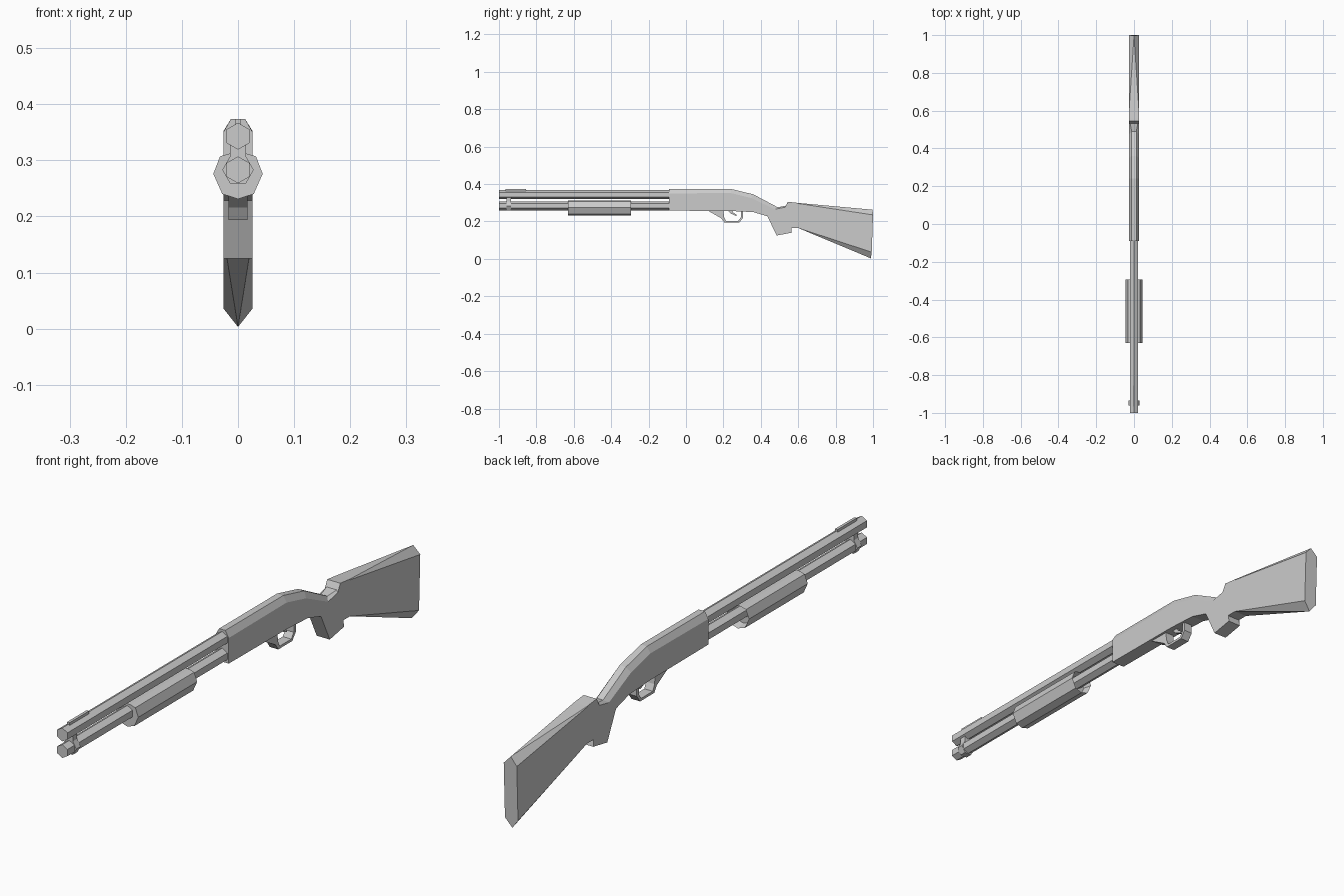
import bpy, bmesh, math

if "Cube" in bpy.data.objects:
    bpy.data.objects.remove(bpy.data.objects["Cube"])


def finish(name, bm):
    bmesh.ops.remove_doubles(bm, verts=bm.verts, dist=0.0003)
    bmesh.ops.recalc_face_normals(bm, faces=bm.faces)
    mesh = bpy.data.meshes.new(name)
    bm.to_mesh(mesh)
    bm.free()
    obj = bpy.data.objects.new(name, mesh)
    bpy.context.collection.objects.link(obj)
    return obj


def loft(name, rings, recess=0):
    """Skin a list of equal-length rings; recess hollows the last cap."""
    bm = bmesh.new()
    loops = [[bm.verts.new(p) for p in ring] for ring in rings]
    n = len(loops[0])
    for a, b in zip(loops, loops[1:]):
        for i in range(n):
            j = (i + 1) % n
            bm.faces.new((a[i], a[j], b[j], b[i]))
    bm.faces.new(loops[0])
    cap = bm.faces.new(loops[-1])
    if recess:
        bmesh.ops.recalc_face_normals(bm, faces=bm.faces)
        bmesh.ops.inset_region(bm, faces=[cap], thickness=0.008)
        bmesh.ops.translate(bm, verts=cap.verts, vec=(0, -recess, 0))
    return finish(name, bm)


def along_y(name, section, y0, y1, recess=0):
    return loft(name, [[(x, y, z) for x, z in section] for y in (y0, y1)], recess)


def across_x(name, profile, half):
    return loft(name, [[(x, y, z) for y, z in profile] for x in (-half, half)])


def hexagon(radius, z, turn):
    return [(radius * math.cos(turn + i * math.pi / 3),
             z + radius * math.sin(turn + i * math.pi / 3)) for i in range(6)]


def rect(half, z0, z1):
    return [(-half, z0), (half, z0), (half, z1), (-half, z1)]


# Barrel, magazine tube, front sight rib and clamp
along_y("barrel", hexagon(0.024, 0.343, math.pi / 6), -1, -0.08)
along_y("magazine_tube", hexagon(0.024, 0.283, math.pi / 6), -1, -0.08)
along_y("sight_rib", rect(0.005, 0.355, 0.374), -0.965, -0.855)
along_y("clamp_ring", hexagon(0.028, 0.283, 0), -0.96, -0.935)
along_y("clamp_bridge", rect(0.014, 0.295, 0.33), -0.96, -0.935)

# Sliding fore-end
half = [(0.012, 0.313), (0.032, 0.307), (0.044, 0.276), (0.028, 0.240)]
section = half + [(0, 0.231)] + [(-x, z) for x, z in reversed(half)]
along_y("fore_end", section, -0.63, -0.295, recess=0.03)

# Receiver, grip and stock in one skin: top half-width, bottom half-width,
# then (y, z) of top, shoulder, lower side and underside
W = 0.026
T = 0.0125
stations = [
    (T, W, (-0.09, 0.374), (-0.09, 0.350), (-0.09, 0.258), (-0.09, 0.258)),
    (T, W, (0.24, 0.374), (0.24, 0.352), (0.24, 0.256), (0.24, 0.256)),
    (T, W, (0.36, 0.345), (0.35, 0.325), (0.36, 0.250), (0.36, 0.250)),
    (T, W, (0.49, 0.276), (0.475, 0.265), (0.435, 0.228), (0.435, 0.228)),
    (0.02, W, (0.533, 0.284), (0.53, 0.276), (0.485, 0.125), (0.485, 0.125)),
    (W, W, (0.545, 0.305), (0.545, 0.304), (0.565, 0.140), (0.565, 0.140)),
    (W, W, (0.56, 0.3035), (0.56, 0.302), (0.56, 0.165), (0.56, 0.165)),
    (W, W, (0.60, 0.299), (0.60, 0.296), (0.60, 0.165), (0.60, 0.165)),
    (0, 0, (0.997, 0.263), (1.0, 0.235), (0.993, 0.036), (0.988, 0.003)),
]
rings = []
for tw, bw, top, shoulder, low, under in stations:
    right = [(tw, *top), (W, *shoulder), (W, *low), (bw, *under)]
    rings.append(right + [(-x, y, z) for x, y, z in reversed(right)])
loft("receiver_and_stock", rings)

# Trigger guard and trigger
outer = [(0.12, 0.262), (0.12, 0.256), (0.19, 0.216), (0.205, 0.194),
         (0.285, 0.194), (0.305, 0.220), (0.305, 0.262)]
inner = [(0.293, 0.262), (0.293, 0.222), (0.279, 0.203), (0.213, 0.203),
         (0.203, 0.225), (0.200, 0.262)]
across_x("trigger_guard", outer + inner, 0.017)
across_x("trigger", [(0.222, 0.26), (0.238, 0.243), (0.268, 0.229),
                     (0.272, 0.235), (0.252, 0.248), (0.248, 0.26)], 0.006)
